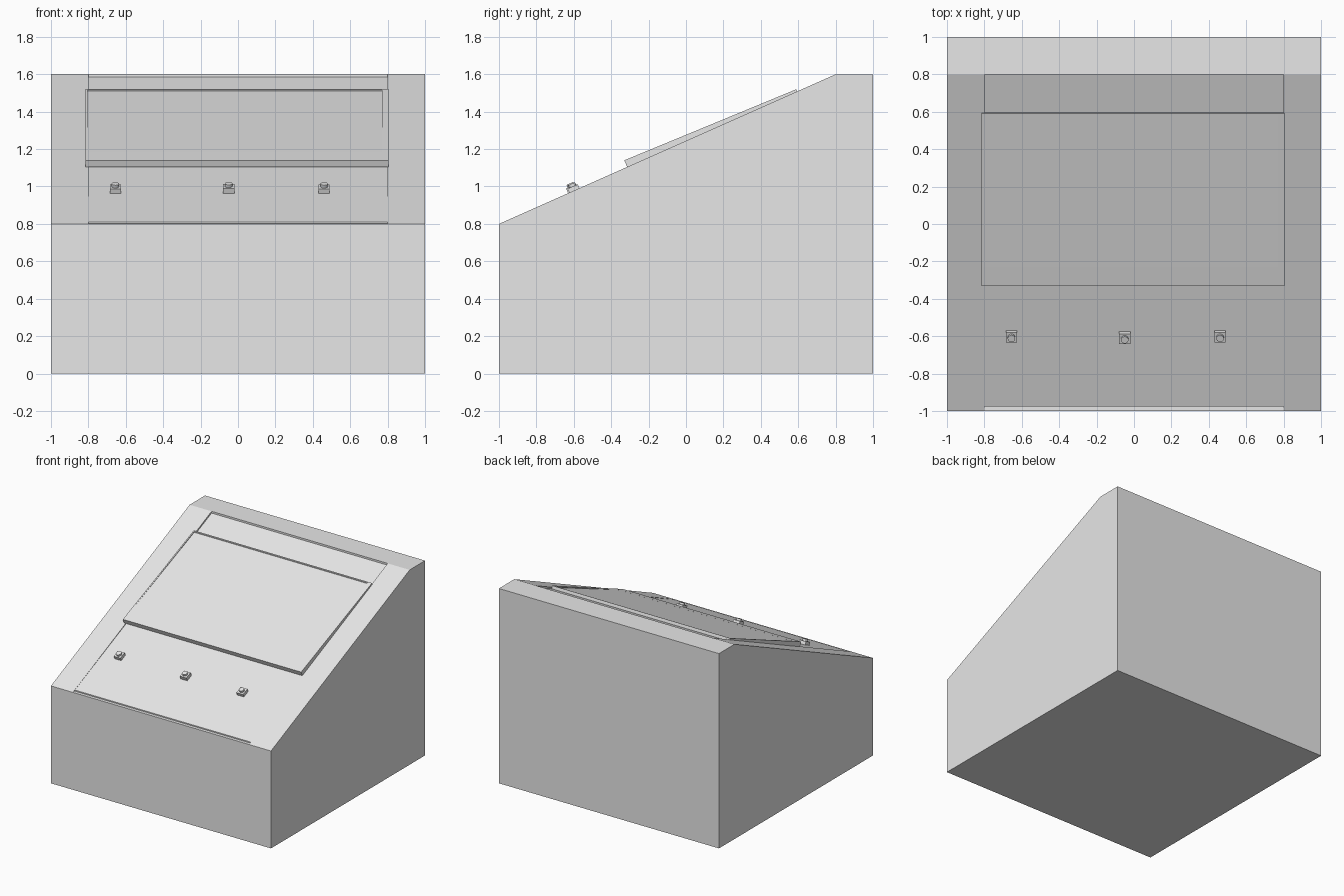
import bpy
import bmesh
import math
from mathutils import Matrix

cube = bpy.data.objects.get("Cube")
if cube:
    bpy.data.objects.remove(cube, do_unlink=True)

grey = bpy.data.materials.new("light_grey")
grey.use_nodes = True
grey.diffuse_color = (0.8, 0.8, 0.8, 1)
grey.node_tree.nodes["Principled BSDF"].inputs["Base Color"].default_value = (0.8, 0.8, 0.8, 1)


def finish(name, bm):
    bmesh.ops.recalc_face_normals(bm, faces=bm.faces)
    mesh = bpy.data.meshes.new(name)
    bm.to_mesh(mesh)
    bm.free()
    mesh.materials.append(grey)
    obj = bpy.data.objects.new(name, mesh)
    bpy.context.collection.objects.link(obj)
    return obj


def prism(name, profile, x0, x1):
    """Extrude a (y, z) profile sideways from x0 to x1."""
    bm = bmesh.new()
    face = bm.faces.new([bm.verts.new((x0, y, z)) for y, z in profile])
    moved = bmesh.ops.extrude_face_region(bm, geom=[face])["geom"]
    verts = [v for v in moved if isinstance(v, bmesh.types.BMVert)]
    bmesh.ops.translate(bm, verts=verts, vec=(x1 - x0, 0, 0))
    return finish(name, bm)


def cut(target, cutter):
    cutter.hide_render = True
    mod = target.modifiers.new("recess", "BOOLEAN")
    mod.operation = "DIFFERENCE"
    mod.solver = "EXACT"
    mod.object = cutter
    bpy.context.view_layer.objects.active = target
    bpy.ops.object.modifier_apply(modifier=mod.name)
    bpy.data.objects.remove(cutter, do_unlink=True)


# Console body with a shallow recess that deepens towards the top
body = prism("console_body", [(-1, 0), (1, 0), (1, 1.6), (0.8, 1.6), (-1, 0.8)], -1, 1)
cut(body, prism("panel_cutter", [(-1.1, 0.801), (-0.975, 0.801), (-0.975, 0.81),
                                 (0.8, 1.585), (0.8, 1.8), (-1.1, 1.8)], -0.8, 0.8))

# Screen slab lying on the slope, with a slightly sunken display
screen = prism("screen", [(-0.33, 1.14), (-0.315, 1.105), (0.60, 1.485), (0.59, 1.52)], -0.815, 0.805)
cut(screen, prism("display_cutter", [(-0.23, 1.181), (0.582, 1.509), (0.582, 1.6), (-0.23, 1.3)],
                  -0.805, 0.77))

# Small push buttons: a square base with a round cap
tilt = Matrix.Rotation(math.atan2(0.775, 1.775), 4, "X")
for side, x, y, z in (("right", -0.655, -0.6, 0.986),
                      ("middle", -0.05, -0.608, 0.988),
                      ("left", 0.46, -0.6, 0.986)):
    place = Matrix.Translation((x, y, z)) @ tilt
    bm = bmesh.new()
    bmesh.ops.create_cube(bm, size=1, matrix=place @ Matrix.Diagonal((0.06, 0.06, 0.03, 1)))
    finish(side + "_button_base", bm)
    bm = bmesh.new()
    bmesh.ops.create_cone(bm, cap_ends=True, segments=24, radius1=0.02, radius2=0.02, depth=0.03,
                          matrix=place @ Matrix.Translation((0, 0, 0.016)))
    cap = finish(side + "_button_cap", bm)
    bpy.ops.object.select_all(action="DESELECT")
    cap.select_set(True)
    bpy.context.view_layer.objects.active = cap
    bpy.ops.object.shade_smooth_by_angle()
